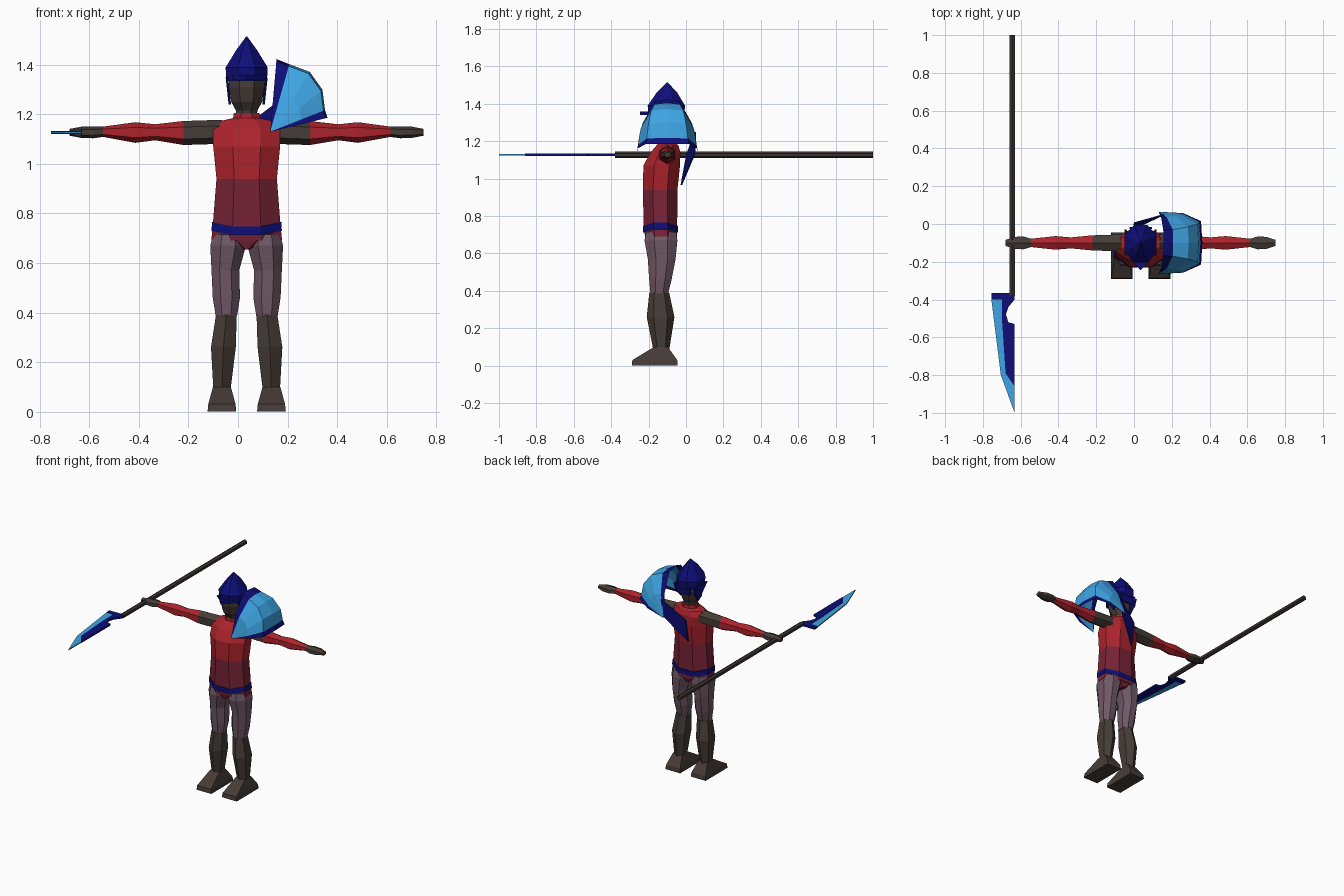
import bpy, bmesh, math
from mathutils import Vector

if "Cube" in bpy.data.objects:
    bpy.data.objects.remove(bpy.data.objects["Cube"], do_unlink=True)

CX = 0.035  # body centre line


def material(name, r, g, b):
    def lin(c):
        c /= 255
        return c / 12.92 if c < 0.04 else ((c + 0.055) / 1.055) ** 2.4
    m = bpy.data.materials.new(name)
    m.use_nodes = True
    col = (lin(r), lin(g), lin(b), 1)
    m.diffuse_color = col
    m.node_tree.nodes["Principled BSDF"].inputs["Base Color"].default_value = col
    return m


NAVY = material("navy", 14, 14, 120)
SKY = material("light_blue", 62, 165, 228)
RED = material("red", 172, 35, 44)
MAROON = material("maroon", 120, 35, 54)
PLUM = material("dusty_plum", 112, 88, 102)
BROWN = material("dark_brown", 70, 60, 55)
WOOD = material("pole_brown", 60, 50, 50)


def finish(name, bm, mats):
    bmesh.ops.recalc_face_normals(bm, faces=bm.faces[:])
    me = bpy.data.meshes.new(name)
    bm.to_mesh(me)
    bm.free()
    for m in mats:
        me.materials.append(m)
    ob = bpy.data.objects.new(name, me)
    bpy.context.collection.objects.link(ob)
    return ob


def loft(name, rings, mats, place, sides=8, pick=lambda i: 0):
    """Skin rings (t, u, v, ru, rv); place maps (t, u, v) to a point; pick colours band i."""
    bm = bmesh.new()
    k = 1 / math.cos(math.pi / sides)
    loops = []
    for t, u, v, ru, rv in rings:
        angs = [(j + 0.5) * math.tau / sides for j in range(sides)]
        loops.append([bm.verts.new(place(t, u + ru * k * math.cos(a), v + rv * k * math.sin(a)))
                      for a in angs])
    for i, (a, b) in enumerate(zip(loops, loops[1:])):
        for j in range(sides):
            n = (j + 1) % sides
            bm.faces.new((a[j], a[n], b[n], b[j])).material_index = pick(i)
    bm.faces.new(loops[0]).material_index = pick(0)
    bm.faces.new(loops[-1]).material_index = pick(len(rings) - 2)
    return finish(name, bm, mats)


def plate(name, pts, depth, mat):
    """Flat outline given a thickness along a vector, centred on the outline."""
    bm = bmesh.new()
    d = Vector(depth)
    f = bm.faces.new([bm.verts.new(Vector(p) - d / 2) for p in pts])
    ext = bmesh.ops.extrude_face_region(bm, geom=[f])
    bmesh.ops.translate(bm, vec=d, verts=[g for g in ext["geom"] if isinstance(g, bmesh.types.BMVert)])
    return finish(name, bm, [mat])


def upright(t, u, v):
    return (CX + u, v, t)


# Torso, skirt point and belt
loft("torso", [(0.69, 0, -0.133, 0.143, 0.086), (0.75, 0, -0.137, 0.137, 0.09),
               (0.94, 0, -0.138, 0.122, 0.092), (1.07, 0, -0.13, 0.135, 0.098),
               (1.14, 0, -0.11, 0.135, 0.08), (1.175, 0, -0.1, 0.1, 0.06),
               (1.185, 0, -0.1, 0.055, 0.05), (1.205, 0, -0.1, 0.052, 0.048)],
     [MAROON, RED], upright, pick=lambda i: int(i > 1))
loft("skirt_point", [(0.655, 0, -0.133, 0.015, 0.07), (0.7, 0, -0.133, 0.12, 0.084)],
     [MAROON], upright)
loft("belt", [(0.73, 0, -0.136, 0.142, 0.093), (0.765, 0, -0.136, 0.14, 0.093)], [NAVY],
     lambda t, u, v: (CX + u, v, t - 0.03 * (1 - abs(u) / 0.142)))

# Head and neck
loft("head", [(1.16, 0, -0.1, 0.04, 0.04), (1.215, 0, -0.105, 0.043, 0.045),
              (1.25, 0, -0.11, 0.062, 0.065), (1.31, 0, -0.11, 0.072, 0.08),
              (1.36, 0, -0.11, 0.07, 0.08)], [BROWN], upright)

# Helmet with brim, cheek flaps and neck guard
loft("helmet", [(1.335, 0, -0.105, 0.082, 0.095), (1.39, 0, -0.105, 0.085, 0.1),
                (1.46, 0, -0.102, 0.042, 0.055), (1.515, 0, -0.1, 0.002, 0.002)],
     [NAVY], upright)
plate("helmet_brim", [(CX - 0.06, -0.18, 1.35), (CX, -0.245, 1.35), (CX + 0.06, -0.18, 1.35)],
      (0, 0, 0.02), NAVY)
plate("neck_guard", [(CX - 0.06, -0.02, 1.35), (CX + 0.06, -0.02, 1.35),
                     (CX + 0.045, -0.03, 1.29), (CX - 0.045, -0.03, 1.29)], (0, 0.01, 0), NAVY)

for side, s in (("left", 1), ("right", -1)):
    plate(side + "_cheek_flap", [(CX + s * 0.08, -0.17, 1.35), (CX + s * 0.08, -0.03, 1.35),
                                 (CX + s * 0.074, -0.04, 1.3), (CX + s * 0.068, -0.09, 1.24)],
          (0.01, 0, 0), NAVY)

    # Arms: dark sleeve, red forearm, dark hand
    loft(side + "_arm", [(0.1, -0.1, 1.13, 0.045, 0.042), (0.255, -0.1, 1.125, 0.04, 0.042),
                         (0.37, -0.1, 1.128, 0.029, 0.028), (0.45, -0.1, 1.127, 0.036, 0.036),
                         (0.58, -0.1, 1.13, 0.022, 0.018), (0.62, -0.1, 1.128, 0.034, 0.021),
                         (0.665, -0.1, 1.128, 0.032, 0.02), (0.715, -0.1, 1.128, 0.016, 0.012)],
         [BROWN, RED], lambda t, u, v: (CX + s * t, u, v), 6, lambda i: int(1 <= i <= 3))

    # Legs: trousers, boots and shoes
    def limb(t, u, v):
        return (CX + s * u, v, t)
    loft(side + "_trouser_leg", [(0.715, 0.075, -0.133, 0.06, 0.08), (0.67, 0.075, -0.134, 0.072, 0.088),
                                 (0.57, 0.086, -0.13, 0.056, 0.074), (0.46, 0.082, -0.137, 0.055, 0.06),
                                 (0.385, 0.082, -0.143, 0.043, 0.047)], [PLUM], limb)
    loft(side + "_boot", [(0.39, 0.082, -0.143, 0.042, 0.046), (0.26, 0.094, -0.136, 0.05, 0.064),
                          (0.08, 0.1, -0.132, 0.034, 0.036)], [BROWN], limb, 6)
    loft(side + "_shoe", [(0, 0.1, -0.167, 0.058, 0.123), (0.03, 0.1, -0.167, 0.055, 0.12),
                          (0.1, 0.1, -0.134, 0.036, 0.037)], [BROWN], limb, 4)

# Shoulder guard: a fan of arches sharing a front and a back corner
bm = bmesh.new()
fan = [(0.025, 0.285, 0.065), (0.075, 0.265, 0.07), (0.155, 0.235, 0.085),
       (0.205, 0.165, 0.1), (0.215, 0.085, 0.11), (0.225, 0.055, 0.115)]
corners = [bm.verts.new((0.13, -0.1 + e * 0.165, 1.13)) for e in (-1, 1)]
arches = []
for dx, dz, hw in fan:
    arch = []
    for reach, y in ((0.58, -0.06 - hw / 2 - 0.04), (1, -hw), (1.03, 0), (1, hw), (0.58, 0.1 + hw / 2)):
        arch.append(bm.verts.new((0.13 + dx * reach, -0.1 + y, 1.13 + dz * reach)))
    arches.append([corners[0]] + arch + [corners[1]])
for i, (a, b) in enumerate(zip(arches, arches[1:])):
    for j in range(6):
        ring = list(dict.fromkeys((a[j], a[j + 1], b[j + 1], b[j])))
        bm.faces.new(ring).material_index = int(0 < i < len(fan) - 2)
finish("shoulder_guard", bm, [NAVY, SKY])

# Cloth strap hanging from the guard across the back
plate("back_strap", [(0.16, 0.05, 1.25), (0.14, 0.045, 1.13), (0.0, -0.025, 0.965), (0.0, 0.005, 1.13)],
      (0.004, 0.008, 0), NAVY)

# Polearm lying along y in the right hand
PX, PZ = -0.645, 1.127
loft("pole", [(-0.38, PX, PZ, 0.015, 0.015), (1, PX, PZ, 0.015, 0.015)], [WOOD],
     lambda t, u, v: (u, t, v), 6)
edge = [(-0.70, -0.40), (-0.755, -0.40), (-0.705, -0.8), (-0.632, -1.0), (-0.632, -0.86),
        (-0.68, -0.79), (-0.698, -0.52)]
spine = [(-0.755, -0.365), (-0.755, -0.40), (-0.70, -0.40), (-0.698, -0.52), (-0.68, -0.79),
         (-0.632, -0.86), (-0.632, -0.53), (-0.665, -0.52), (-0.678, -0.48), (-0.665, -0.44),
         (-0.632, -0.40), (-0.632, -0.365)]
plate("blade_edge", [(x, y, PZ) for x, y in edge], (0, 0, 0.008), SKY)
plate("blade_spine", [(x, y, PZ) for x, y in spine], (0, 0, 0.013), NAVY)
